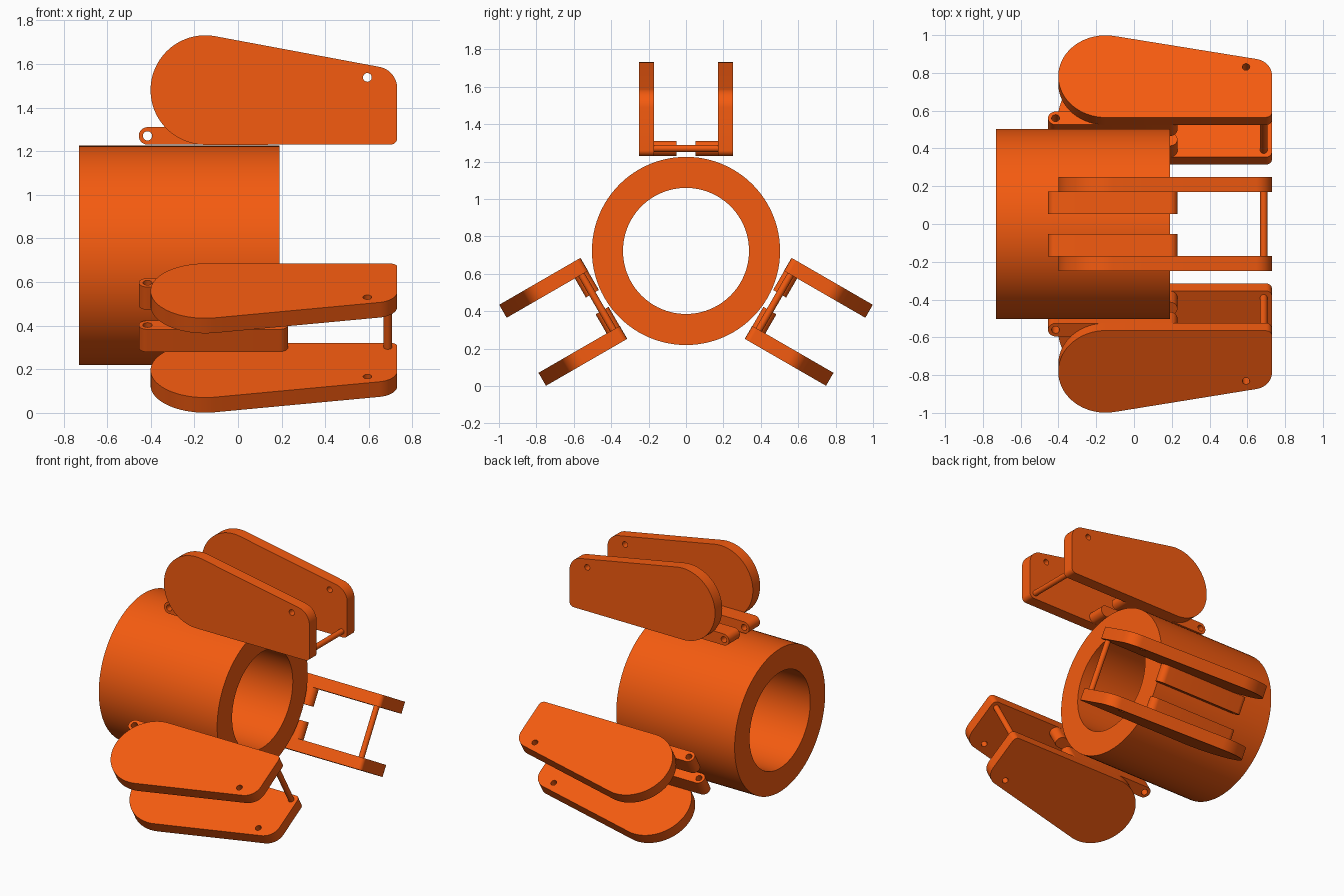
import bpy, bmesh
from math import sin, cos, radians
from mathutils import Matrix

if "Cube" in bpy.data.objects:
    bpy.data.objects.remove(bpy.data.objects["Cube"])

ZC = 0.722      # height of the tube axis
BASE = 0.508    # distance from axis to the underside of the brackets

orange = bpy.data.materials.new("orange")
orange.diffuse_color = (0.91, 0.105, 0.005, 1)
orange.use_nodes = True
orange.node_tree.nodes["Principled BSDF"].inputs["Base Color"].default_value = orange.diffuse_color


def arc(cx, cy, r, a0, a1, n):
    return [(cx + r * cos(radians(a0 + (a1 - a0) * i / n)),
             cy + r * sin(radians(a0 + (a1 - a0) * i / n))) for i in range(n + 1)]


def circle(cx, cy, r, n=32):
    return arc(cx, cy, r, 0, 360, n)[:-1]


def extrude(name, loops, thickness, matrix):
    """Extrude closed outlines (inner ones become holes), centred on the profile plane."""
    curve = bpy.data.curves.new(name, 'CURVE')
    curve.dimensions = '2D'
    curve.fill_mode = 'BOTH'
    curve.extrude = thickness / 2
    for pts in loops:
        s = curve.splines.new('POLY')
        s.points.add(len(pts) - 1)
        for p, (x, y) in zip(s.points, pts):
            p.co = (x, y, 0, 1)
        s.use_cyclic_u = True
    tmp = bpy.data.objects.new(name + "_profile", curve)
    bpy.context.collection.objects.link(tmp)
    dg = bpy.context.evaluated_depsgraph_get()
    mesh = bpy.data.meshes.new_from_object(tmp.evaluated_get(dg))
    bpy.data.objects.remove(tmp)
    bpy.data.curves.remove(curve)
    bm = bmesh.new()
    bm.from_mesh(mesh)
    bmesh.ops.remove_doubles(bm, verts=bm.verts, dist=1e-5)
    bmesh.ops.recalc_face_normals(bm, faces=bm.faces)
    bm.to_mesh(mesh)
    bm.free()
    mesh.name = name
    mesh.materials.clear()
    mesh.materials.append(orange)
    obj = bpy.data.objects.new(name, mesh)
    bpy.context.collection.objects.link(obj)
    obj.matrix_world = matrix
    bpy.ops.object.select_all(action='DESELECT')
    obj.select_set(True)
    bpy.context.view_layer.objects.active = obj
    bpy.ops.object.shade_smooth_by_angle(angle=radians(30))
    return obj


# Main tube along x
extrude("tube", [circle(0, 0, 0.503, 96), circle(0, 0, 0.337, 96)], 0.92,
        Matrix.Translation((-0.27, 0, ZC)) @ Matrix.Rotation(radians(90), 4, 'Y'))

# Side profiles: x along the tube, y radially outward
plate = (arc(-0.15, BASE + 0.25, 0.251, 270, 80, 48)
         + arc(0.63, BASE + 0.258, 0.1, 80, 0, 12)
         + arc(0.70, BASE + 0.03, 0.03, 0, -90, 8))
plate_hole = circle(0.593, BASE + 0.308, 0.02)
lug = arc(-0.415, BASE + 0.04, 0.04, 270, 90, 20) + arc(0.19, BASE + 0.04, 0.04, 90, -90, 20)
lug_hole = circle(-0.415, BASE + 0.04, 0.021)
rod = circle(0.687, BASE + 0.04, 0.019)

# Three brackets spaced evenly around the tube
for i in range(3):
    frame = Matrix.Translation((0, 0, ZC)) @ Matrix.Rotation(radians(120 * i), 4, 'X')

    def at(y):
        return frame @ Matrix.Translation((0, y, 0)) @ Matrix.Rotation(radians(90), 4, 'X')

    for side, s in (("left", -1), ("right", 1)):
        extrude(f"bracket_{i + 1}_{side}_plate", [plate, plate_hole], 0.08, at(s * 0.21))
        extrude(f"bracket_{i + 1}_{side}_lug", [lug, lug_hole], 0.12, at(s * 0.112))
    extrude(f"bracket_{i + 1}_rod", [rod], 0.36, at(0))
